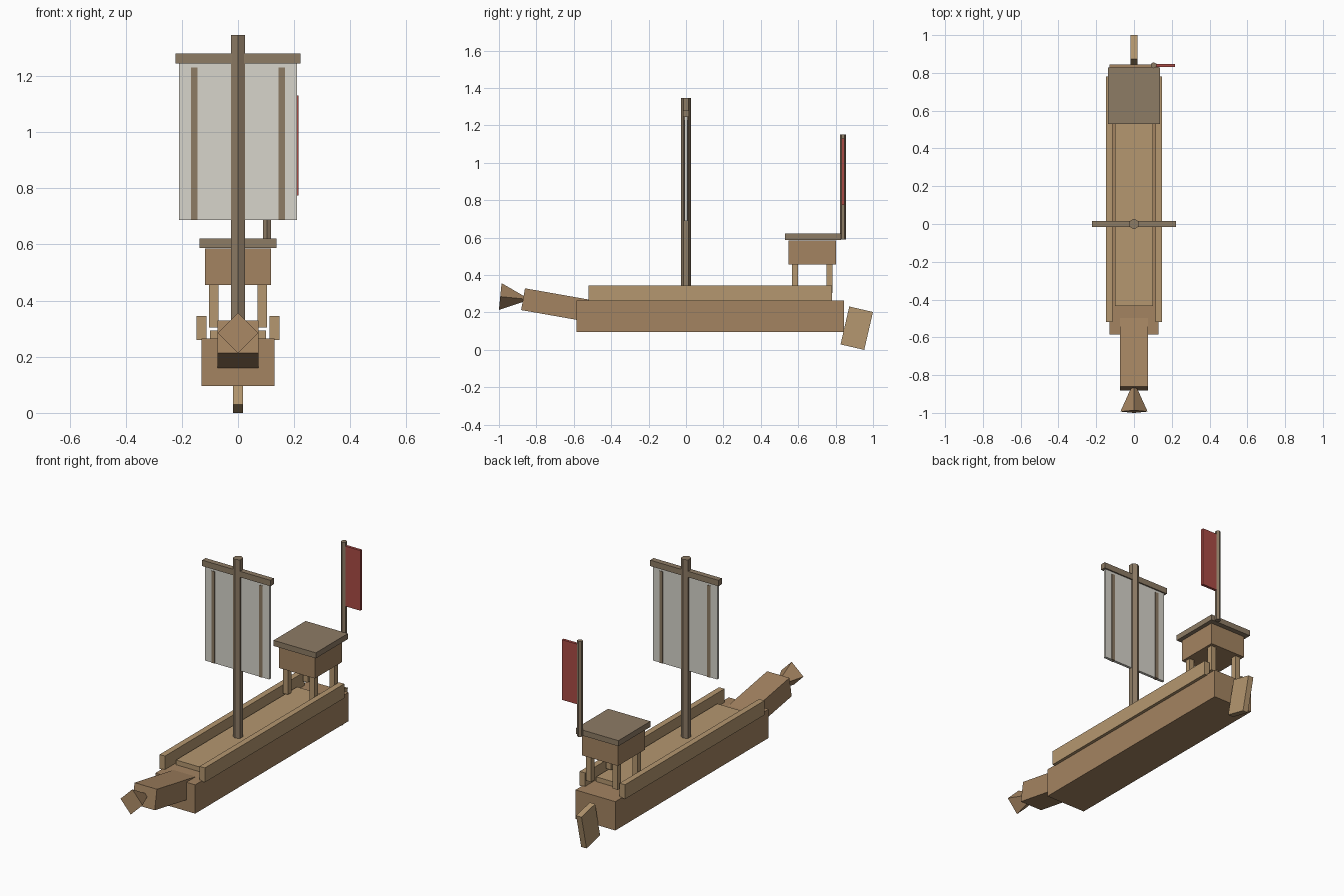
import bpy, math
from mathutils import Matrix

if "Cube" in bpy.data.objects:
    bpy.data.objects.remove(bpy.data.objects["Cube"])


def material(name, rgb):
    m = bpy.data.materials.new(name)
    m.diffuse_color = (*rgb, 1)
    m.use_nodes = True
    m.node_tree.nodes["Principled BSDF"].inputs["Base Color"].default_value = m.diffuse_color
    return m


HULL = material("hull_wood", (0.37, 0.23, 0.12))
PLANK = material("plank_wood", (0.46, 0.31, 0.16))
DARK = material("dark_wood", (0.27, 0.20, 0.13))
CLOTH = material("sail_cloth", (0.68, 0.66, 0.60))
RED = material("flag_red", (0.40, 0.07, 0.06))


def finish(name, mat):
    ob = bpy.context.object
    ob.name = name
    ob.data.name = name
    ob.data.materials.append(mat)
    return ob


def box(name, mat, x, y, z, tilt=0):
    """Box from (min, max) ranges, optionally tilted about x through its centre."""
    c = [(a + b) / 2 for a, b in (x, y, z)]
    size = [b - a for a, b in (x, y, z)]
    bpy.ops.mesh.primitive_cube_add(size=1, location=c)
    ob = finish(name, mat)
    ob.data.transform(Matrix.Diagonal((*size, 1)))
    ob.rotation_euler.x = math.radians(tilt)
    return ob


def pole(name, mat, x, y, z0, z1, r):
    bpy.ops.mesh.primitive_cylinder_add(vertices=6, radius=r, depth=z1 - z0,
                                        location=(x, y, (z0 + z1) / 2))
    return finish(name, mat)


# Hull and deck
box("hull", HULL, (-0.13, 0.13), (-0.585, 0.845), (0.095, 0.265))
box("deck", PLANK, (-0.10, 0.10), (-0.435, 0.695), (0.25, 0.293))

# Side rails and cabin posts, mirrored left and right
for side, s in (("left", -1), ("right", 1)):
    def span(a, b):
        return tuple(sorted((s * a, s * b)))
    box(f"{side}_rail", PLANK, span(0.113, 0.148), (-0.52, 0.78), (0.26, 0.345))
    for end, y in (("front", 0.582), ("rear", 0.768)):
        box(f"{side}_{end}_post", PLANK, span(0.07, 0.103),
            (y - 0.016, y + 0.016), (0.304, 0.47))
    box(f"{side}_sail_batten", DARK, span(0.145, 0.167), (-0.011, 0.011), (0.688, 1.23))

# Raised prow and its four-sided figurehead, open end facing forward
box("prow", HULL, (-0.073, 0.073), (-0.874, -0.494), (0.179, 0.297), -10)
bpy.ops.mesh.primitive_cone_add(vertices=4, radius1=0.072, depth=0.16,
                                location=(-0.0, -0.9135, 0.277),
                                rotation=(math.radians(-90 - 5.7), 0, 0))
finish("figurehead", HULL)

# Rudder
box("rudder", PLANK, (-0.0175, 0.0175), (0.848, 0.978), (0.012, 0.220), -13)

# Mast, yard and sail
pole("mast", DARK, 0, 0, 0.285, 1.347, 0.028)
box("yard", DARK, (-0.223, 0.223), (-0.016, 0.016), (1.245, 1.28))
box("sail", CLOTH, (-0.21, 0.21), (-0.008, 0.008), (0.688, 1.245))

# Stern cabin
box("cabin", HULL, (-0.117, 0.117), (0.549, 0.802), (0.456, 0.585))
box("cabin_roof", DARK, (-0.138, 0.138), (0.529, 0.828), (0.588, 0.621))

# Flag
pole("flagpole", DARK, 0.104, 0.84, 0.59, 1.152, 0.0165)
box("flag", RED, (0.104, 0.216), (0.832, 0.848), (0.775, 1.13))
